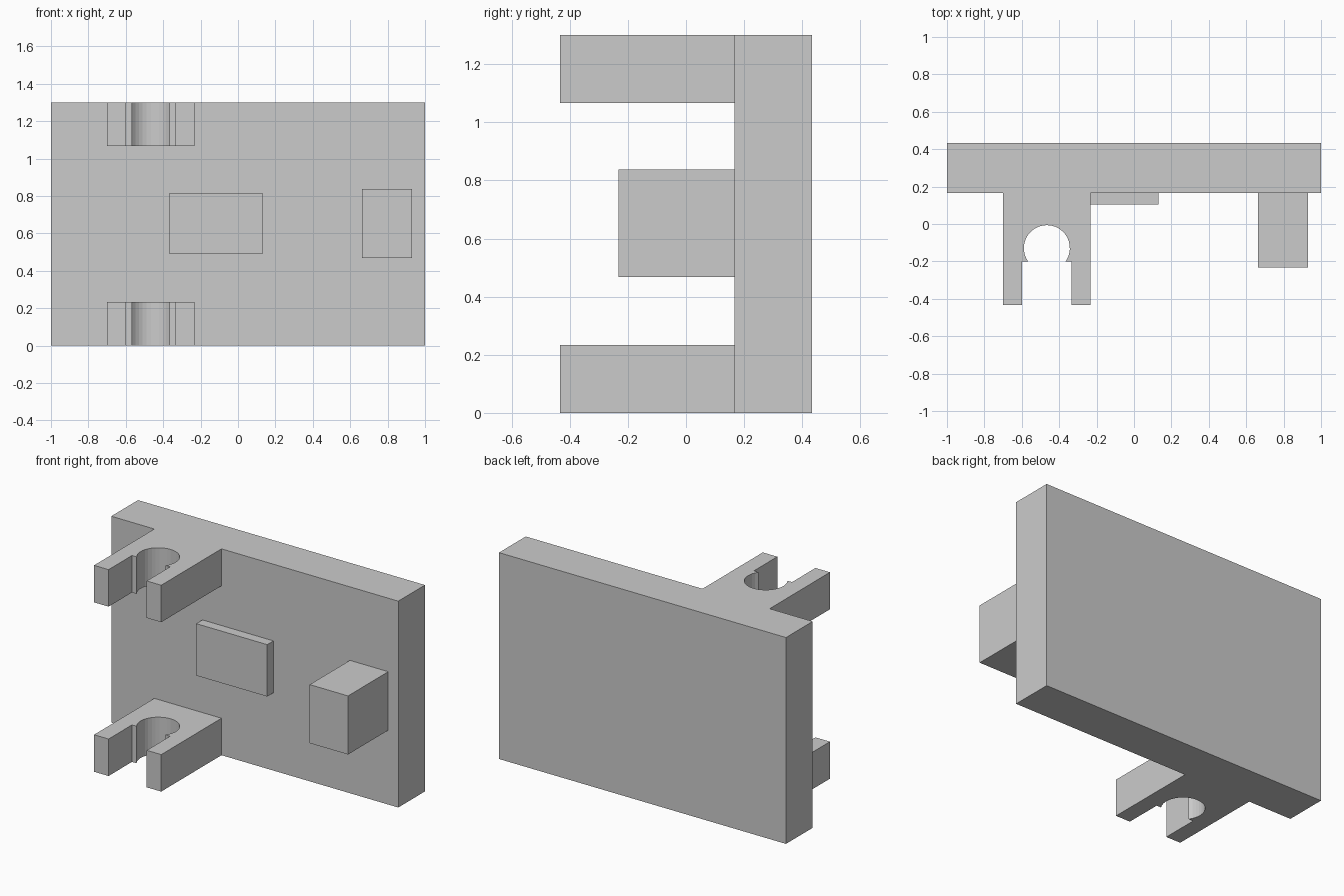
import bpy, bmesh, math

if "Cube" in bpy.data.objects:
    bpy.data.objects.remove(bpy.data.objects["Cube"])

BACK, FACE, TIP = 0.433, 0.167, -0.433   # depth of plate back, plate face, clip tips
HEIGHT, CLIP_H = 1.3, 0.233


def prism(name, outline, z0, z1):
    """Extrude a flat xy outline from z0 up to z1."""
    bm = bmesh.new()
    face = bm.faces.new([bm.verts.new((x, y, z0)) for x, y in outline])
    top = bmesh.ops.extrude_face_region(bm, geom=[face])["geom"]
    bmesh.ops.translate(bm, vec=(0, 0, z1 - z0),
                        verts=[v for v in top if isinstance(v, bmesh.types.BMVert)])
    bmesh.ops.recalc_face_normals(bm, faces=bm.faces)
    mesh = bpy.data.meshes.new(name)
    bm.to_mesh(mesh)
    bm.free()
    obj = bpy.data.objects.new(name, mesh)
    bpy.context.collection.objects.link(obj)
    return obj


def box(name, x0, x1, y0, y1, z0, z1):
    return prism(name, [(x0, y0), (x1, y0), (x1, y1), (x0, y1)], z0, z1)


def clip_outline():
    """Forked clip with a snap-in round bore that opens to the front."""
    cx, cy, r = -0.466, -0.129, 0.123
    half, slot, ledge = 0.234, 0.133, -0.2
    end = math.asin((ledge - cy) / r)          # where the bore meets the ledge
    sweep, n = math.pi - 2 * end, 24
    bore = [(cx + r * math.cos(end + sweep * i / n),
             cy + r * math.sin(end + sweep * i / n)) for i in range(n + 1)]
    root = FACE + 0.1                          # overlaps the plate for the union
    return ([(cx - half, root), (cx - half, TIP), (cx - slot, TIP), (cx - slot, ledge)]
            + bore[::-1]
            + [(cx + slot, ledge), (cx + slot, TIP), (cx + half, TIP), (cx + half, root)])


# Back plate
plate = box("back_plate", -1, 1, FACE, BACK, 0, HEIGHT)

# Two clips merged into the plate, flush with its bottom and top
for z in (0, HEIGHT - CLIP_H):
    clip = prism("clip", clip_outline(), z, z + CLIP_H)
    mod = plate.modifiers.new("join_clip", "BOOLEAN")
    mod.operation, mod.solver, mod.object = "UNION", "EXACT", clip
    bpy.context.view_layer.objects.active = plate
    bpy.ops.object.modifier_apply(modifier=mod.name)
    bpy.data.objects.remove(clip)

# Handle block and thin raised pad on the front face
box("handle_block", 0.663, 0.93, -0.233, FACE, 0.468, 0.837)
box("raised_pad", -0.365, 0.13, 0.105, FACE, 0.49, 0.817)
